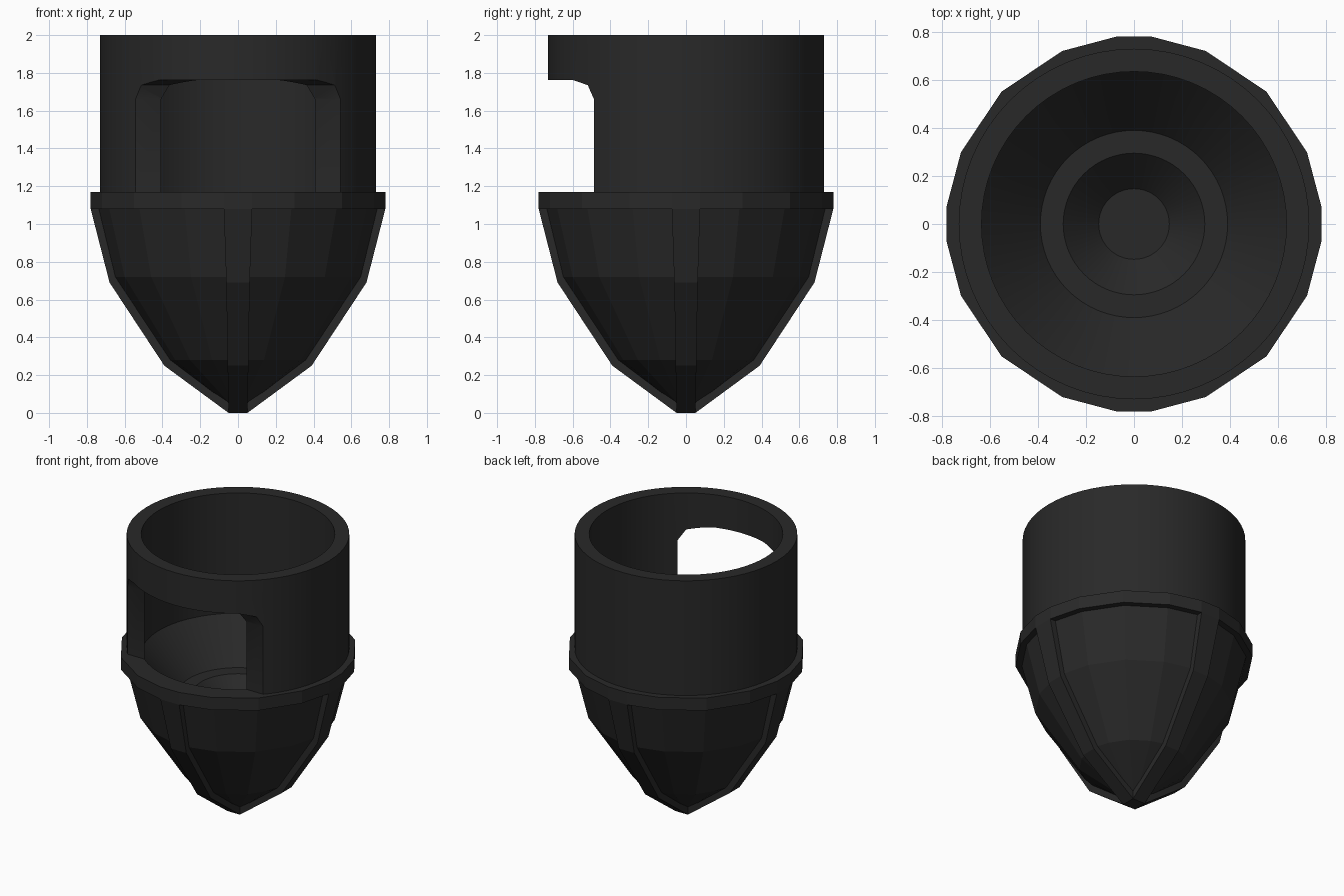
import bpy, bmesh
from math import sin, cos, radians, tau

if "Cube" in bpy.data.objects:
    bpy.data.objects.remove(bpy.data.objects["Cube"])

dark = bpy.data.materials.new("dark_plastic")
dark.diffuse_color = (0.022, 0.022, 0.022, 1)
dark.use_nodes = True
dark.node_tree.nodes["Principled BSDF"].inputs["Base Color"].default_value = dark.diffuse_color


def finish(name, bm, mat=dark):
    bmesh.ops.remove_doubles(bm, verts=bm.verts, dist=1e-5)
    bmesh.ops.recalc_face_normals(bm, faces=bm.faces)
    me = bpy.data.meshes.new(name)
    bm.to_mesh(me)
    bm.free()
    me.materials.append(mat)
    ob = bpy.data.objects.new(name, me)
    bpy.context.collection.objects.link(ob)
    return ob


def activate(ob):
    bpy.ops.object.select_all(action='DESELECT')
    ob.select_set(True)
    bpy.context.view_layer.objects.active = ob


def loft(bm, rings):
    rings = [[bm.verts.new(p) for p in ring] for ring in rings]
    for a, b in zip(rings, rings[1:]):
        n = len(a)
        for i in range(n):
            bm.faces.new((a[i], a[(i + 1) % n], b[(i + 1) % n], b[i]))
    return rings


def circle(r, z, n=64):
    return [(r * cos(tau * i / n), r * sin(tau * i / n), z) for i in range(n)]


def ring20(r, w, z):
    # four flats of half width w, with three corners between neighbours
    pts = []
    for q in range(4):
        c, s = cos(q * tau / 4), sin(q * tau / 4)
        local = [(r, -w), (r, w)] + [(r * cos(radians(a)), r * sin(radians(a))) for a in (22.5, 45, 67.5)]
        pts += [(x * c - y * s, x * s + y * c, z) for x, y in local]
    return pts


# Tube with stepped funnel inside; the underside is hidden in the nose
bm = bmesh.new()
profile = [(0.147, 0.70), (0.295, 0.85), (0.39, 0.85), (0.635, 1.13), (0.635, 2.0),
           (0.73, 2.0), (0.73, 1.10), (0.60, 0.88), (0.20, 0.55)]
rings = loft(bm, [circle(r, z) for r, z in profile])
bm.faces.new(rings[0])
bm.faces.new(rings[-1])
tube = finish("tube", bm)

# Window cutter: side profile with rounded upper corner, extruded across x
bm = bmesh.new()
side = [(-0.487, 1.17), (-0.487, 1.66), (-0.52, 1.735), (-0.60, 1.763), (-1.0, 1.763), (-1.0, 1.17)]
ends = loft(bm, [[(x, y, z) for y, z in side] for x in (-1, 1)])
for e in ends:
    bm.faces.new(e)
cutter = finish("window_cutter", bm)
cutter.hide_render = True

mod = tube.modifiers.new("window", 'BOOLEAN')
mod.operation = 'DIFFERENCE'
mod.solver = 'EXACT'
mod.object = cutter
activate(tube)
bpy.ops.object.modifier_apply(modifier=mod.name)
bpy.data.objects.remove(cutter)
bpy.ops.object.shade_smooth_by_angle(angle=radians(25))

# Faceted nose: collar on top, recessed panels tapering to the tip
bm = bmesh.new()
rings = loft(bm, [ring20(r, w, z) for r, w, z in (
    (0.715, 0.07, 1.17), (0.78, 0.075, 1.17), (0.78, 0.075, 1.08), (0.738, 0.07, 1.08),
    (0.65, 0.06, 0.72), (0.36, 0.05, 0.28), (0.05, 0.02, 0.04))])
bm.faces.new(rings[-1])
finish("nose", bm)

# Four raised ribs running from the collar to the tip
outer = [(0.78, 1.08, 0.075), (0.68, 0.69, 0.062), (0.39, 0.25, 0.055), (0.05, 0.0, 0.05)]
inner = [(0.68, 1.08), (0.58, 0.70), (0.30, 0.32), (0.0, 0.0)]
bm = bmesh.new()
for q in range(4):
    c, s = cos(q * tau / 4), sin(q * tau / 4)
    sections = []
    for (ro, zo, w), (ri, zi) in zip(outer, inner):
        quad = [(ro, -w, zo), (ro, w, zo), (ri, w, zi), (ri, -w, zi)]
        sections.append([(x * c - y * s, x * s + y * c, z) for x, y, z in quad])
    rib = loft(bm, sections)
    bm.faces.new(rib[0])
    bm.faces.new(rib[-1])
finish("ribs", bm)
